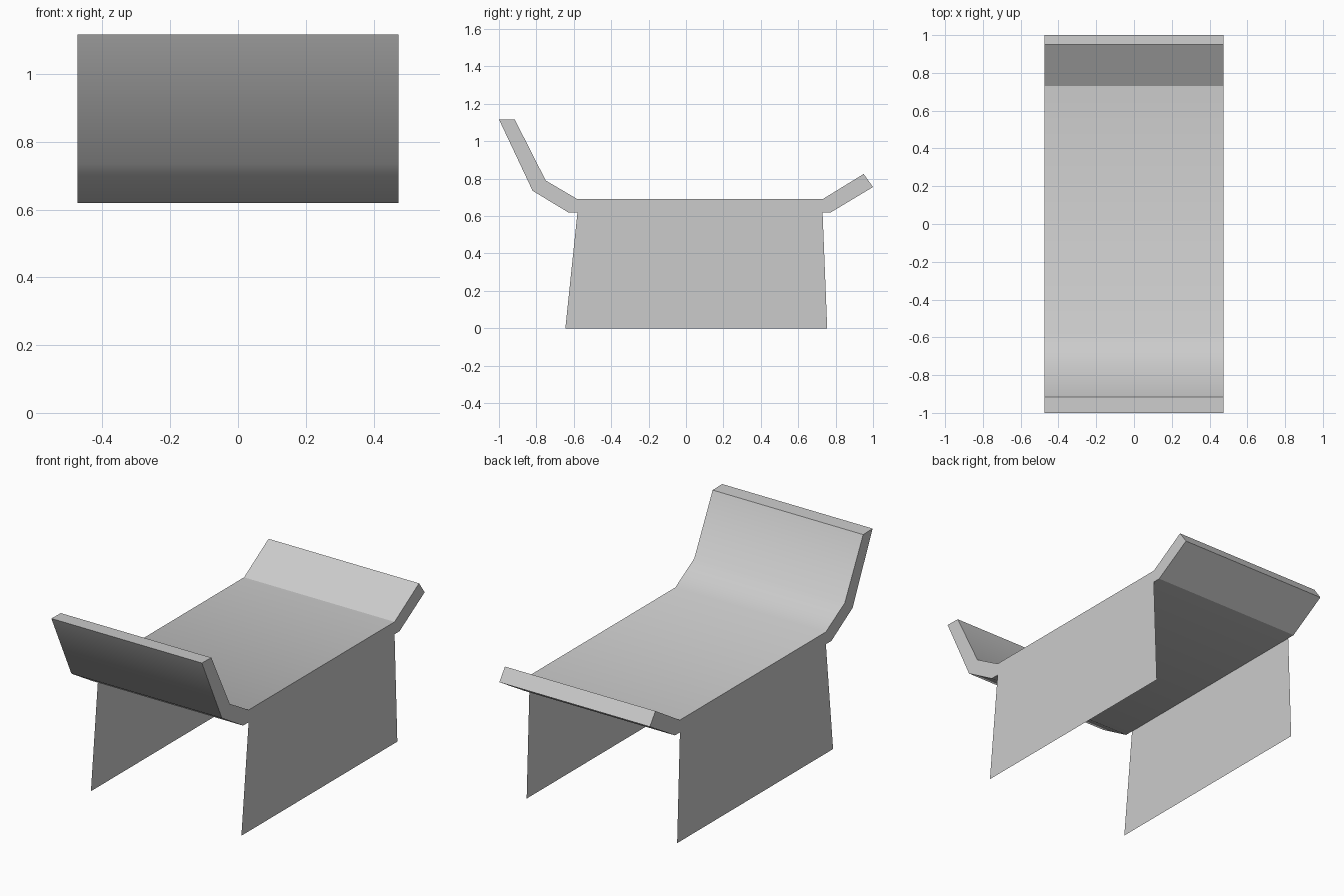
import bpy
import bmesh

cube = bpy.data.objects.get("Cube")
if cube:
    bpy.data.objects.remove(cube, do_unlink=True)

HALF_WIDTH = 0.473

grey = bpy.data.materials.new("light grey")
grey.use_nodes = True
colour = (0.6, 0.6, 0.6, 1)
grey.diffuse_color = colour
grey.node_tree.nodes["Principled BSDF"].inputs["Base Color"].default_value = colour


def add_object(name, bm):
    mesh = bpy.data.meshes.new(name)
    bm.to_mesh(mesh)
    bm.free()
    mesh.materials.append(grey)
    obj = bpy.data.objects.new(name, mesh)
    bpy.context.collection.objects.link(obj)
    return obj


# Seat: matching upper and lower profile lines (y, z), joined across the width
upper = [(-0.915, 1.115), (-0.75, 0.79), (-0.58, 0.69), (0.73, 0.69), (0.95, 0.825)]
lower = [(-1.0, 1.117), (-0.82, 0.735), (-0.63, 0.62), (0.775, 0.62), (1.0, 0.755)]

bm = bmesh.new()
rings = []
for top, bottom in zip(upper, lower):
    corners = [(-HALF_WIDTH, top), (HALF_WIDTH, top), (HALF_WIDTH, bottom), (-HALF_WIDTH, bottom)]
    rings.append([bm.verts.new((x, *yz)) for x, yz in corners])
for a, b in zip(rings, rings[1:]):
    for i in range(4):
        j = (i + 1) % 4
        bm.faces.new((a[i], a[j], b[j], b[i]))
bm.faces.new(rings[0])
bm.faces.new(rings[-1])
bmesh.ops.recalc_face_normals(bm, faces=bm.faces)

# Curved front bends are soft; the rear bend and all borders are crisp
for face in bm.faces:
    face.smooth = True
for edge in bm.edges:
    rear_bend = all(v.co.y > 0.7 for v in edge.verts)
    edge.smooth = not rear_bend and edge.calc_face_angle() < 0.7
add_object("seat", bm)

# Legs: one thin upright sheet under each long side, tapering upward
for name, side in (("left_leg", 1), ("right_leg", -1)):
    bm = bmesh.new()
    outline = [(-0.645, 0), (0.755, 0), (0.73, 0.622), (-0.58, 0.622)]
    verts = [bm.verts.new((side * HALF_WIDTH, y, z)) for y, z in outline]
    bm.faces.new(verts[::side])
    add_object(name, bm)
